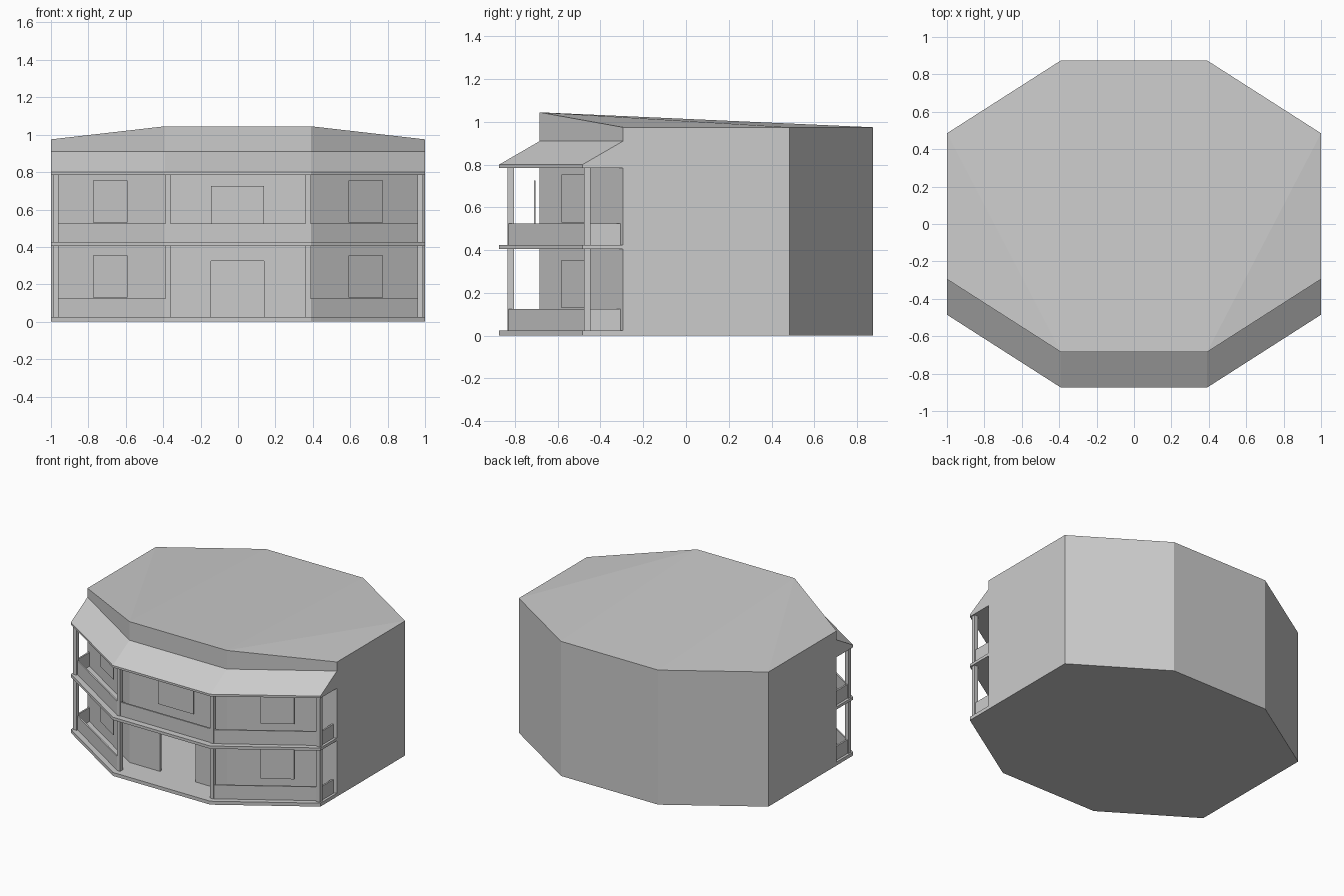
import bpy, bmesh

if "Cube" in bpy.data.objects:
    bpy.data.objects.remove(bpy.data.objects["Cube"], do_unlink=True)

plaster = bpy.data.materials.new("light grey plaster")
plaster.use_nodes = True
GREY = (0.6, 0.6, 0.6, 1)
plaster.diffuse_color = GREY
plaster.node_tree.nodes["Principled BSDF"].inputs["Base Color"].default_value = GREY

EDGE, SIDE = 0.39, 1.0            # corner positions of the octagon in x
FRONT, SHOULDER = -0.685, -0.295  # front wall and side corner in y


def front_y(x):
    """Line of the faceted front wall."""
    slope = (SHOULDER - FRONT) / (SIDE - EDGE)
    return FRONT + max(0, abs(x) - EDGE) * slope


def make(name, verts, faces):
    bm = bmesh.new()
    vs = [bm.verts.new(v) for v in verts]
    for f in faces:
        bm.faces.new([vs[i] for i in f])
    bmesh.ops.recalc_face_normals(bm, faces=bm.faces)
    mesh = bpy.data.meshes.new(name)
    bm.to_mesh(mesh)
    bm.free()
    mesh.materials.append(plaster)
    obj = bpy.data.objects.new(name, mesh)
    bpy.context.collection.objects.link(obj)
    return obj


def loft(name, rings):
    """Closed solid through equal rings of points."""
    n = len(rings[0])
    faces = [tuple(range(n)), tuple(range((len(rings) - 1) * n, len(rings) * n))]
    for r in range(len(rings) - 1):
        for i in range(n):
            j = (i + 1) % n
            faces.append((r * n + i, r * n + j, (r + 1) * n + j, (r + 1) * n + i))
    return make(name, [p for ring in rings for p in ring], faces)


def sweep(name, xs, profile):
    """Profile of (offset from wall, height) carried along the front wall."""
    return loft(name, [[(x, front_y(x) + d, z) for d, z in profile] for x in xs])


def strip(name, xs, d0, d1, z0, z1):
    return sweep(name, xs, [(d0, z0), (d1, z0), (d1, z1), (d0, z1)])


def box(name, x0, x1, y0, y1, z0, z1):
    return loft(name, [[(x0, y0, z), (x1, y0, z), (x1, y1, z), (x0, y1, z)] for z in (z0, z1)])


def cut(target, cutter):
    mod = target.modifiers.new("cut", "BOOLEAN")
    mod.operation, mod.solver, mod.object = "DIFFERENCE", "EXACT", cutter
    bpy.context.view_layer.objects.active = target
    bpy.ops.object.modifier_apply(modifier=mod.name)
    bpy.data.objects.remove(cutter, do_unlink=True)


# Octagonal body with a roof that rises to the front parapet
outline = [(-EDGE, FRONT), (EDGE, FRONT), (SIDE, SHOULDER), (SIDE, 0.485),
           (EDGE, 0.875), (-EDGE, 0.875), (-SIDE, 0.485), (-SIDE, SHOULDER)]
verts = [(x, y, 0) for x, y in outline]
verts += [(x, y, 1.045 if y == FRONT else 0.975) for x, y in outline]
faces = [tuple(range(8))] + [(i, (i + 1) % 8, (i + 1) % 8 + 8, i + 8) for i in range(8)]
faces += [(8, 9, 12, 13), (9, 10, 11), (9, 11, 12), (8, 14, 15), (8, 13, 14)]
body = make("body", verts, faces)

# Ground floor room and open doorway
cut(body, loft("room_cutter", [[(x * 0.98, 0.095 + (y - 0.095) * 0.98, z) for x, y in outline]
                               for z in (0.025, 0.4)]))
cut(body, box("door_cutter", -0.145, 0.14, -0.8, -0.5, 0.025, 0.325))

# Porch floor, balcony floor and sloping canopy
corners = (-SIDE, -EDGE, EDGE, SIDE)
DEPTH = -0.19
strip("porch_floor", corners, 0, DEPTH, 0, 0.025)
strip("balcony_floor", corners, 0, DEPTH, 0.405, 0.425)
sweep("canopy", corners, [(0, 0.785), (DEPTH, 0.785), (DEPTH, 0.80), (0, 0.91)])

# Posts, railings and windows on both storeys
for storey, z0, z1 in (("lower", 0.025, 0.405), ("upper", 0.425, 0.785)):
    rail_top = z0 + 0.1
    for side, s in (("left", 1), ("right", -1)):
        tag = f"{storey}_{side}"
        box(f"inner_post_{tag}", s * 0.36, s * 0.387, -0.835, -0.805, z0, z1)
        box(f"outer_post_{tag}", s * 0.96, s * 0.99, -0.477, -0.447, z0, z1)
        strip(f"angled_railing_{tag}", (s * 0.385, s * EDGE, s * 0.965), -0.145, -0.133, z0, rail_top)
        box(f"end_railing_{tag}", s * 0.97, s * 0.982, -0.45, SHOULDER, z0, rail_top)
        strip(f"window_{tag}", (s * 0.59, s * 0.775), -0.026, -0.02, rail_top + 0.005, rail_top + 0.23)

strip("balcony_railing", (-0.36, 0.36), -0.145, -0.133, 0.425, 0.525)
strip("balcony_window", (-0.145, 0.14), -0.026, -0.02, 0.525, 0.725)
